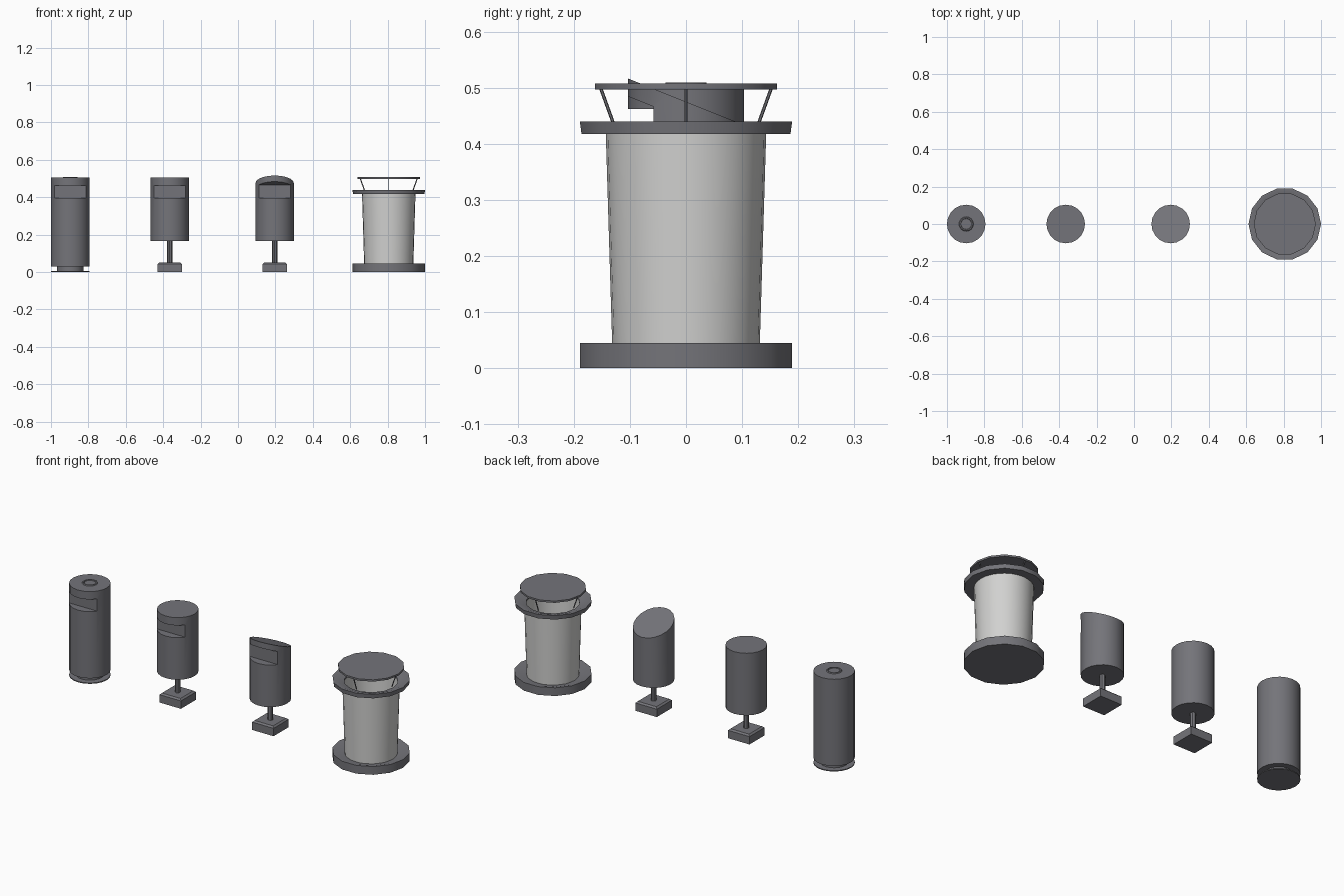
import bpy, bmesh, math
from mathutils import Vector

if "Cube" in bpy.data.objects:
    bpy.data.objects.remove(bpy.data.objects["Cube"])


def material(name, col):
    m = bpy.data.materials.new(name)
    m.diffuse_color = (*col, 1)
    m.use_nodes = True
    m.node_tree.nodes["Principled BSDF"].inputs["Base Color"].default_value = m.diffuse_color
    return m


DARK = material("dark_grey_metal", (0.175, 0.175, 0.193))
LIGHT = material("light_grey_panel", (0.64, 0.64, 0.63))


def finish(bm, name, mat, loc=(0, 0, 0), smooth=True):
    bmesh.ops.remove_doubles(bm, verts=bm.verts, dist=1e-5)
    bmesh.ops.recalc_face_normals(bm, faces=bm.faces)
    me = bpy.data.meshes.new(name)
    bm.to_mesh(me)
    bm.free()
    me.materials.append(mat)
    ob = bpy.data.objects.new(name, me)
    ob.location = loc
    bpy.context.collection.objects.link(ob)
    if smooth:
        shade(ob)
    return ob


def shade(ob):
    bpy.ops.object.select_all(action='DESELECT')
    ob.select_set(True)
    bpy.context.view_layer.objects.active = ob
    bpy.ops.object.shade_smooth_by_angle(angle=math.radians(35))


def lathe(name, profile, x, n, mat=DARK, phase=0.0, slant=None):
    """Revolve (radius, z) points about the vertical axis; slant = slope of the top plane."""
    bm = bmesh.new()
    rings = []
    top = max(z for r, z in profile)
    for r, z in profile:
        ring = []
        if r == 0:
            ring = [bm.verts.new((0, 0, z))] * n
        else:
            for i in range(n):
                a = phase + 2 * math.pi * i / n
                ring.append(bm.verts.new((r * math.cos(a), r * math.sin(a), z)))
        rings.append(ring)
    for lo, hi in zip(rings, rings[1:]):
        for i in range(n):
            j = (i + 1) % n
            vs = list(dict.fromkeys([lo[i], lo[j], hi[j], hi[i]]))
            if len(vs) > 2:
                bm.faces.new(vs)
    if slant:
        for v in bm.verts:
            if v.co.z > top - 1e-4:
                v.co.z += slant * v.co.y
    return finish(bm, name, mat, (x, 0, 0))


def cut_slot(body, x, z0, z_back, z_front):
    """Cut the rubbish slot into the front of a bin body."""
    bm = bmesh.new()
    pts = [(-0.2, z0), (-0.058, z0), (-0.058, z_back), (-0.2, z_front)]
    a, b = [[bm.verts.new((s, y, z)) for y, z in pts] for s in (-0.2, 0.2)]
    bm.faces.new(a)
    bm.faces.new(b)
    for i in range(4):
        j = (i + 1) % 4
        bm.faces.new((a[i], a[j], b[j], b[i]))
    cutter = finish(bm, "slot_cutter", DARK, (x, 0, 0), False)
    cutter.hide_render = True
    mod = body.modifiers.new("slot", 'BOOLEAN')
    mod.operation = 'DIFFERENCE'
    mod.solver = 'EXACT'
    mod.object = cutter
    bpy.ops.object.select_all(action='DESELECT')
    body.select_set(True)
    bpy.context.view_layer.objects.active = body
    bpy.ops.object.modifier_apply(modifier=mod.name)
    bpy.data.objects.remove(cutter)
    shade(body)


R, N = 0.103, 20

# Standing bin with base plate, neck and ashtray ring
XA = -0.897
lathe("standing_bin_plate", [(0, 0), (R, 0), (R, 0.005), (0, 0.005)], XA, N)
lathe("standing_bin_neck", [(0, 0.005), (0.07, 0.005), (0.07, 0.03), (0, 0.03)], XA, N)
body = lathe("standing_bin_body", [(0, 0.03), (R, 0.03), (R, 0.505), (0, 0.505)], XA, N)
cut_slot(body, XA, 0.395, 0.462, 0.462)
lathe("ashtray_ring", [(0.028, 0.504), (0.04, 0.504), (0.036, 0.509), (0.03, 0.509),
                       (0.028, 0.504)], XA, 16)

# Two bins on posts: one flat topped, one with a slanted top
q = math.sqrt(2)
for x, kind, slant in ((-0.365, "flat_bin", None), (0.196, "slanted_bin", -0.4)):
    lathe(kind + "_foot", [(0, 0), (0.065 * q, 0), (0.065 * q, 0.043), (0.056 * q, 0.051),
                           (0, 0.051)], x, 4, phase=math.pi / 4)
    lathe(kind + "_post", [(0, 0.05), (0.014, 0.05), (0.014, 0.167), (0, 0.167)], x, 8)
    top = 0.475 if slant else 0.505
    body = lathe(kind + "_body", [(0, 0.165), (R, 0.165), (R, top), (0, top)], x, N, slant=slant)
    if slant:
        cut_slot(body, x, 0.395, 0.466, 0.523)
    else:
        cut_slot(body, x, 0.395, 0.462, 0.462)

# Large round bin with light body, dished base and rim
XD, M = 0.806, 14
lathe("large_bin_base", [(0, 0), (0.194, 0), (0.194, 0.045), (0.182, 0.045),
                         (0.13, 0.03), (0, 0.03)], XD, M)
lathe("large_bin_body", [(0, 0.025), (0.131, 0.025), (0.143, 0.42), (0.135, 0.42),
                         (0.125, 0.06), (0, 0.06)], XD, 28, LIGHT)
lathe("large_bin_rim", [(0.134, 0.417), (0.191, 0.417), (0.194, 0.44), (0.18, 0.44),
                        (0.134, 0.424), (0.134, 0.417)], XD, M)
lathe("large_bin_lid", [(0, 0.497), (0.166, 0.497), (0.166, 0.507), (0, 0.507)], XD, M)

# Four leaning struts that hold the lid
for k in range(4):
    a = k * math.pi / 2
    d = Vector((math.cos(a), math.sin(a), 0))
    p0, p1 = d * 0.13 + Vector((0, 0, 0.42)), d * 0.152 + Vector((0, 0, 0.499))
    p0 = p1 + (d * 0.13 + Vector((0, 0, 0.438)) - p1) * 1.2
    bm = bmesh.new()
    bmesh.ops.create_cone(bm, cap_ends=True, segments=6, radius1=0.003, radius2=0.003,
                          depth=(p1 - p0).length)
    bm.transform((p1 - p0).to_track_quat('Z', 'Y').to_matrix().to_4x4())
    bmesh.ops.translate(bm, verts=bm.verts, vec=(p0 + p1) / 2)
    finish(bm, "lid_strut_%d" % (k + 1), DARK, (XD, 0, 0))
